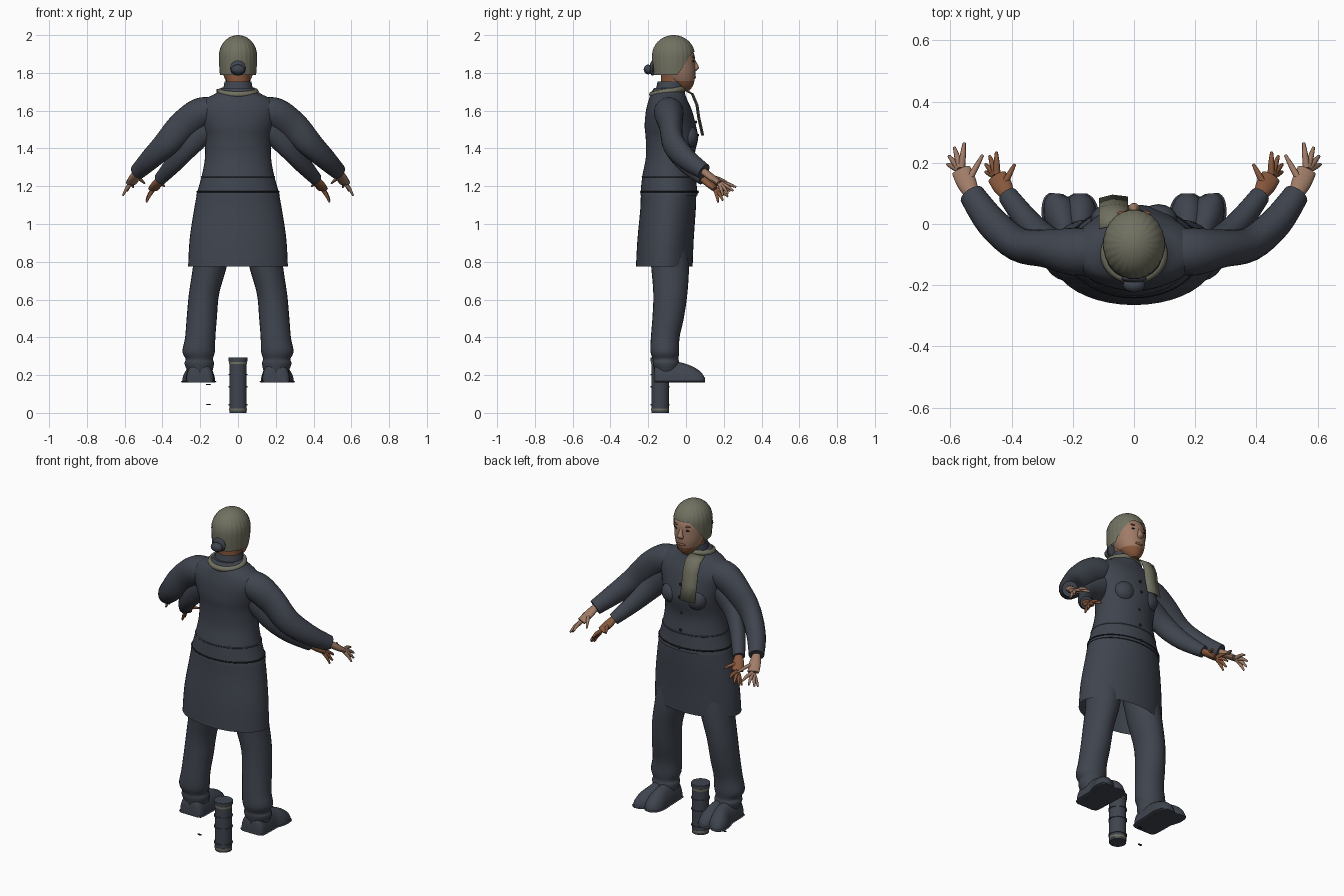
import bpy, bmesh
from math import sin, cos, pi, sqrt
from mathutils import Vector

cube = bpy.data.objects.get("Cube")
if cube:
    bpy.data.objects.remove(cube)


def material(name, *rgb):
    m = bpy.data.materials.new(name)
    m.use_nodes = True
    m.diffuse_color = (*rgb, 1)
    m.node_tree.nodes["Principled BSDF"].inputs["Base Color"].default_value = (*rgb, 1)
    return m


slate = material("slate cloth", .05, .058, .076)
khaki = material("khaki cloth", .165, .165, .12)
tan = material("tan skin", .35, .2, .135)
brown = material("brown skin", .24, .095, .045)
black = material("black trim", .01, .011, .013)
made = []


def finish(name, bm, *mats):
    bmesh.ops.recalc_face_normals(bm, faces=bm.faces)
    mesh = bpy.data.meshes.new(name)
    bm.to_mesh(mesh)
    bm.free()
    for m in mats:
        mesh.materials.append(m)
    ob = bpy.data.objects.new(name, mesh)
    bpy.context.collection.objects.link(ob)
    made.append(ob)
    return ob


def bridge(bm, rings):
    n = len(rings[0])
    for a, b in zip(rings, rings[1:]):
        for i in range(n):
            j = (i + 1) % n
            bm.faces.new((a[i], a[j], b[j], b[i]))


def spline(rows, steps):
    """Smooth a list of stations."""
    rows = [Vector(r) for r in rows]
    out = []
    for i in range(len(rows) - 1):
        p, q = rows[i], rows[i + 1]
        a = (q - rows[max(i - 1, 0)]) / 2
        b = (rows[min(i + 2, len(rows) - 1)] - p) / 2
        for k in range(steps):
            t = k / steps
            out.append(p + a * t + (3 * (q - p) - 2 * a - b) * t**2
                       + (2 * (p - q) + a + b) * t**3)
    return out + [rows[-1]]


def loft(name, rows, mat, upright=False, caps=True, n=24, steps=4, mirror=1, floor=None):
    """Skin elliptical rings given as x, y, z, radius a, radius b."""
    rows = spline(rows, steps)
    bm = bmesh.new()
    rings = []
    for i, r in enumerate(rows):
        centre = Vector(r[:3])
        u, v = Vector((1, 0, 0)), Vector((0, 1, 0))
        if not upright:
            t = Vector(rows[min(i + 1, len(rows) - 1)][:3]) - Vector(rows[max(i - 1, 0)][:3])
            u = t.cross(Vector((0, 0, 1))).normalized()
            v = u.cross(t).normalized()
        ring = []
        for k in range(n):
            p = centre + u * r[3] * cos(2 * pi * k / n) + v * r[4] * sin(2 * pi * k / n)
            p.x *= mirror
            if floor is not None:
                p.z = max(p.z, floor)
            ring.append(bm.verts.new(p))
        rings.append(ring)
    bridge(bm, rings)
    if caps:
        bm.faces.new(rings[0])
        bm.faces.new(rings[-1])
    return finish(name, bm, mat)


def ball(name, at, size, mat):
    bm = bmesh.new()
    bmesh.ops.create_uvsphere(bm, u_segments=16, v_segments=10, radius=1)
    for v in bm.verts:
        v.co = Vector(at) + v.co * Vector(size)
    return finish(name, bm, mat)


def hoop(name, y, z, rx, ry, thick, mat, tilt=0):
    """Closed ring lying around the body, tilted up toward the face."""
    bm = bmesh.new()
    rings = []
    for i in range(40):
        a = 2 * pi * i / 40
        ring = []
        for k in range(8):
            b = 2 * pi * k / 8
            d = thick * cos(b)
            ring.append(bm.verts.new(((rx + d) * cos(a), y + (ry + d) * sin(a),
                                      z + thick * sin(b) + tilt * sin(a))))
        rings.append(ring)
    bridge(bm, rings + rings[:1])
    return finish(name, bm, mat)


def scaled(v, s):
    return Vector(a * b for a, b in zip(v, s))


# Jacket, bust and skirt
torso = [(-.09, 1.15, .222, .152), (-.09, 1.25, .193, .142), (-.085, 1.35, .175, .128),
         (-.075, 1.45, .178, .138), (-.083, 1.52, .195, .136), (-.09, 1.6, .215, .122),
         (-.095, 1.655, .185, .103), (-.095, 1.69, .12, .09), (-.09, 1.72, .085, .08)]
loft("jacket", [(0, *r) for r in torso], slate, upright=True, n=40)
loft("skirt", [(0, -.092, 1.18, .213, .147), (0, -.095, 1.08, .232, .147),
               (0, -.108, .92, .256, .149), (0, -.115, .775, .264, .15)],
     slate, upright=True, caps=False, n=40)
hoop("waist_seam", -.09, 1.17, .217, .149, .004, black)
hoop("jacket_seam", -.09, 1.25, .192, .141, .004, slate)
for y, z, rx, ry in torso[:5]:
    ball("button", (0, y + ry, z + .02), (.008, .006, .008), black)

# Collar and hanging scarf end
hoop("scarf_collar", -.098, 1.7, .094, .082, .016, khaki, tilt=.014)
loft("inner_collar", [(0, -.085, 1.69, .085, .08), (0, -.08, 1.755, .07, .07)],
     slate, upright=True, caps=False)
bm = bmesh.new()
sheet = []
for y, z in ((-.01, 1.715), (.035, 1.69), (.06, 1.63), (.07, 1.56), (.09, 1.47)):
    sheet.append([bm.verts.new((x, y + dy, z)) for x, dy in ((-.115, -.005), (-.07, .006), (-.02, 0))])
for a, b in zip(sheet, sheet[1:]):
    for i in range(2):
        bm.faces.new((a[i], a[i + 1], b[i + 1], b[i]))
scarf = finish("scarf_end", bm, khaki)
scarf.modifiers.new("cloth", "SOLIDIFY").thickness = .005

# Head: brown jaw under a tan face
loft("neck", [(0, -.075, 1.66, .07, .065), (0, -.07, 1.73, .062, .062), (0, -.065, 1.82, .066, .068)],
     brown, upright=True)
head = loft("head", [(0, -.01, 1.708, .025, .03), (0, -.018, 1.735, .052, .056),
                     (0, -.035, 1.785, .076, .084), (0, -.045, 1.84, .086, .094),
                     (0, -.052, 1.9, .087, .095), (0, -.06, 1.96, .055, .065)], tan, upright=True)
head.data.materials.append(brown)
for f in head.data.polygons:
    f.material_index = int(f.center.z < 1.76)
loft("nose", [(0, .036, 1.875, .008, .008), (0, .05, 1.845, .012, .012),
              (0, .054, 1.825, .019, .014), (0, .045, 1.81, .012, .008)], tan, upright=True, n=12)
ball("mouth", (0, .041, 1.776), (.026, .012, .009), brown)
for s in (1, -1):
    ball("eye", (s * .034, .037, 1.862), (.014, .006, .006), black)
    ball("eyebrow", (s * .035, .036, 1.885), (.02, .007, .005), brown)

# Ribbed cap whose hem rises over the face
bm = bmesh.new()
columns, levels = 96, 14
rings = []
for k in range(levels + 1):
    ring = []
    for i in range(columns):
        a = 2 * pi * i / columns
        lift = min(max((sin(a) - .2) / .7, 0), 1)
        hem = 1.79 + .12 * lift
        f = k / levels
        z = 2 - (2 - hem) * (f * f if f < .5 else f - .25) / .75
        t = (z - 1.89) / .11
        r = sqrt(max(1 - t * t, .004)) if t > 0 else 1 - .06 * t * t
        r *= 1 + .025 * abs(sin(a * 12)) * (1 - f / 2)
        ring.append(bm.verts.new((.1 * r * cos(a), -.066 + .113 * r * sin(a), z)))
    rings.append(ring)
bridge(bm, rings)
bm.faces.new(rings[0])
finish("ribbed_cap", bm, khaki)
ball("hair_bun", (0, -.2, 1.818), (.036, .024, .026), slate)
ball("bun_wrap", (0, -.178, 1.825), (.042, .014, .04), slate)


def hand(name, wrist, knuckle, tips, mat, s):
    wrist, knuckle = Vector(wrist), Vector(knuckle)
    middle = (wrist + knuckle) / 2
    loft(name, [(*wrist, .022, .019), (*middle, .032, .019), (*knuckle, .032, .014)],
         mat, n=14, mirror=s)
    for i, tip in enumerate(tips):
        tip = Vector(tip)
        base = middle if i == 0 else knuckle + (tip - knuckle) * .1
        bend = base.lerp(tip, .55) + Vector((0, 0, .006))
        loft(name + "_finger", [(*base, .012, .012), (*bend, .0095, .0095), (*tip, .005, .005)],
             mat, n=8, mirror=s)


for s in (1, -1):
    ball("bust", (s * .08, .015, 1.46), (.062, .05, .06), slate)
    # Outer and inner sleeves with cuffs and hands
    loft("outer_sleeve", [(.13, -.09, 1.6, .075, .07), (.2, -.09, 1.585, .078, .083),
                          (.29, -.08, 1.52, .062, .08), (.38, -.066, 1.425, .056, .07),
                          (.465, .005, 1.342, .052, .057), (.53, .095, 1.278, .042, .043)],
         slate, mirror=s)
    hand("outer_hand", (.527, .09, 1.28), (.565, .175, 1.217),
         [(.495, .225, 1.215), (.555, .265, 1.195), (.587, .25, 1.175),
          (.605, .222, 1.16), (.61, .195, 1.15)], tan, s)
    loft("inner_sleeve", [(.13, -.08, 1.53, .06, .07), (.2, -.08, 1.48, .055, .07),
                          (.27, -.06, 1.405, .048, .062), (.34, 0, 1.32, .042, .05),
                          (.412, .092, 1.238, .033, .034)], slate, mirror=s)
    hand("inner_hand", (.41, .09, 1.24), (.448, .155, 1.185),
         [(.39, .195, 1.2), (.45, .235, 1.175), (.472, .222, 1.145),
          (.485, .195, 1.125), (.485, .17, 1.115)], brown, s)
    # Trousers gathered at the ankle
    loft("trouser_leg", [(.125, -.1, .95, .1, .1), (.148, -.085, .78, .09, .1),
                         (.18, -.083, .63, .08, .09), (.192, -.095, .5, .08, .083),
                         (.2, -.11, .4, .08, .076), (.208, -.112, .325, .086, .076),
                         (.205, -.108, .285, .072, .068), (.205, -.105, .26, .078, .07),
                         (.2, -.1, .2, .06, .06)], slate, upright=True, mirror=s)
    # Overlapping pair of shoes on flat soles
    for x, toe in ((.178, -.002), (.225, .028)):
        shoe = [(0, -.168, .03, .07), (0, -.15, .048, .095), (0, -.08, .052, .105),
                (0, -.02, .054, .1), (.6, .04, .055, .078), (1, .08, .04, .05), (1, .1, .015, .02)]
        path = [(x + f * toe, y, .165, w, h) for f, y, w, h in shoe]
        loft("shoe", path, slate, mirror=s, floor=.165)
        loft("sole", [(*p[:3], p[3] + .007, .009) for p in path], slate, mirror=s, floor=.16, n=16)


# Canister with raised hoops and painted bands
def drum(name, bottom, top, radius, mat):
    bm = bmesh.new()
    bmesh.ops.create_cone(bm, cap_ends=True, segments=32, radius1=radius, radius2=radius,
                          depth=top - bottom)
    bmesh.ops.translate(bm, verts=bm.verts, vec=(0, -.137, (top + bottom) / 2))
    finish(name, bm, mat)


drum("canister", 0, .28, .046, slate)
drum("canister_lid", .272, .293, .051, slate)
for z in (.012, .258):
    drum("canister_band", z, z + .012, .0475, khaki)
for z in (.04, .135, .2):
    drum("canister_hoop", z, z + .007, .0505, slate)

# Small loose clips beside the canister
for z in (.045, .15):
    ball("loose_clip", (-.157, -.137, z), (.014, .008, .003), black)

bpy.ops.object.select_all(action="DESELECT")
for ob in made:
    ob.select_set(True)
bpy.context.view_layer.objects.active = made[0]
bpy.ops.object.shade_smooth_by_angle(angle=.8)
